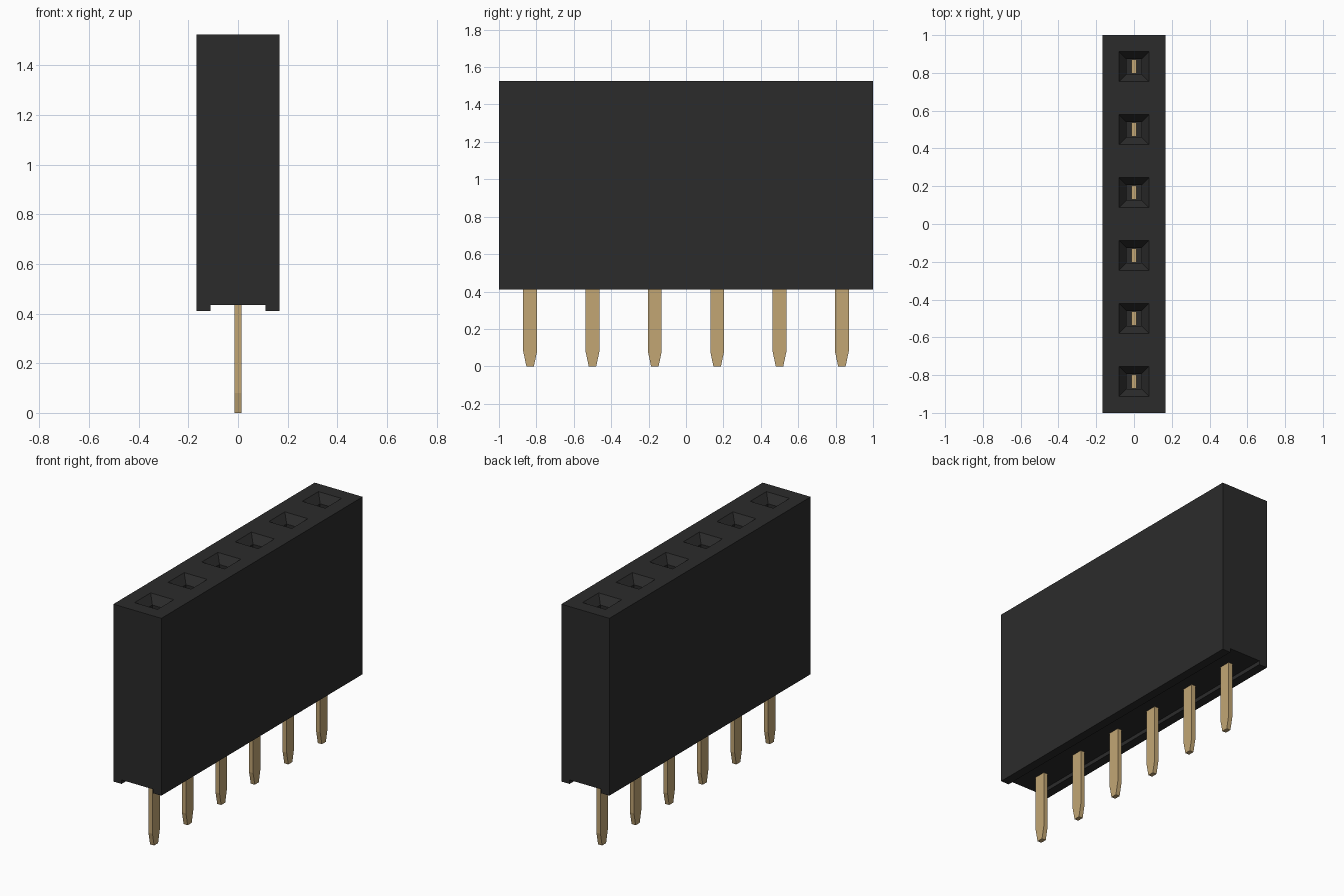
import bpy, bmesh
from mathutils import Vector

if "Cube" in bpy.data.objects:
    bpy.data.objects.remove(bpy.data.objects["Cube"])

PITCH = 1 / 3
POSITIONS = [(i - 2.5) * PITCH for i in range(6)]


def material(name, color):
    mat = bpy.data.materials.new(name)
    mat.diffuse_color = (*color, 1)
    mat.use_nodes = True
    mat.node_tree.nodes["Principled BSDF"].inputs["Base Color"].default_value = mat.diffuse_color
    return mat


def make_object(name, bm, mat=None):
    bmesh.ops.recalc_face_normals(bm, faces=bm.faces)
    mesh = bpy.data.meshes.new(name)
    bm.to_mesh(mesh)
    bm.free()
    obj = bpy.data.objects.new(name, mesh)
    bpy.context.collection.objects.link(obj)
    if mat:
        mesh.materials.append(mat)
    return obj


def extrude_profile(bm, points, offset):
    """Turn a flat outline into a closed prism."""
    face = bm.faces.new([bm.verts.new(p) for p in points])
    result = bmesh.ops.extrude_face_region(bm, geom=[face], use_keep_orig=True)
    verts = [v for v in result["geom"] if isinstance(v, bmesh.types.BMVert)]
    bmesh.ops.translate(bm, verts=verts, vec=Vector(offset))


def square_loft(bm, y, sections):
    """Closed square tube through (half width, height) sections."""
    rings = [[bm.verts.new((sx * h, y + sy * h, z))
              for sx, sy in ((-1, -1), (1, -1), (1, 1), (-1, 1))]
             for h, z in sections]
    for a, b in zip(rings, rings[1:]):
        for i in range(4):
            j = (i + 1) % 4
            bm.faces.new((a[i], a[j], b[j], b[i]))
    bm.faces.new(rings[0])
    bm.faces.new(rings[-1])


black = material("black_plastic", (0.024, 0.024, 0.024))
gold = material("gold_metal", (0.54, 0.38, 0.175))

# Housing: block with a shallow channel along its underside
W, BOTTOM, TOP = 0.167, 0.41, 1.525
outline = [(-W, BOTTOM), (-0.11, BOTTOM), (-0.11, 0.435), (0.11, 0.435),
           (0.11, BOTTOM), (W, BOTTOM), (W, TOP), (-W, TOP)]
bm = bmesh.new()
extrude_profile(bm, [(x, -1, z) for x, z in outline], (0, 2, 0))
housing = make_object("housing", bm, black)

# Socket holes: funnel mouth narrowing to a square shaft
bm = bmesh.new()
for y in POSITIONS:
    square_loft(bm, y, [(0.039, 0.7), (0.039, TOP - 0.05),
                        (0.08, TOP), (0.08, TOP + 0.1)])
cutter = make_object("hole_cutter", bm, black)
cutter.hide_render = True

cut = housing.modifiers.new("socket_holes", "BOOLEAN")
cut.operation = "DIFFERENCE"
cut.solver = "EXACT"
cut.object = cutter
bpy.context.view_layer.objects.active = housing
bpy.ops.object.modifier_apply(modifier=cut.name)
bpy.data.objects.remove(cutter)

# Pins: flat blades with tapered tips, reaching up into the holes
for n, y in enumerate(POSITIONS, 1):
    bm = bmesh.new()
    blade = [(-0.02, 0), (0.02, 0), (0.037, 0.08), (0.037, 0.8),
             (-0.037, 0.8), (-0.037, 0.08)]
    extrude_profile(bm, [(-0.014, y + dy, z) for dy, z in blade], (0.028, 0, 0))
    make_object(f"pin_{n}", bm, gold)
